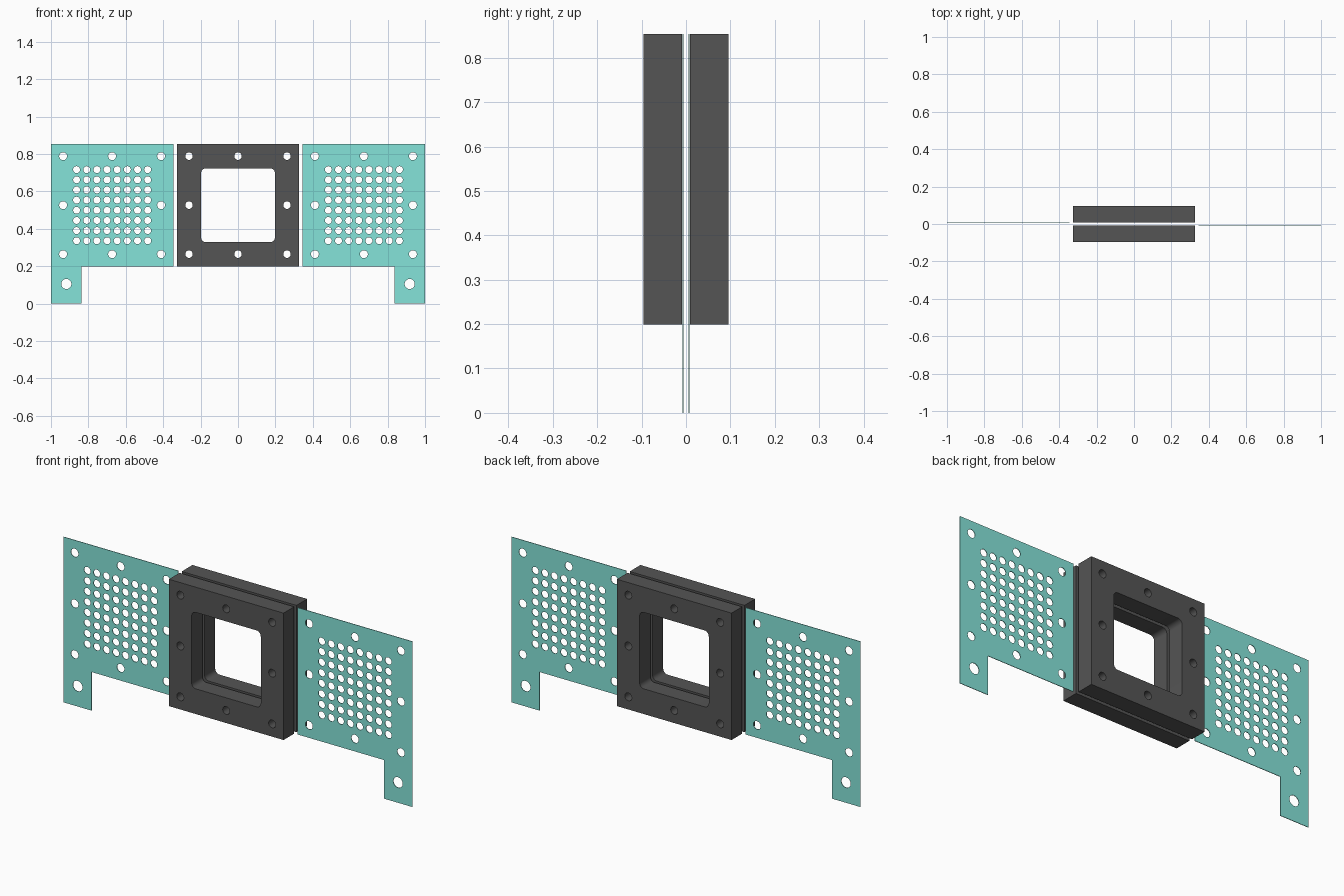
import bpy, bmesh, math

if "Cube" in bpy.data.objects:
    bpy.data.objects.remove(bpy.data.objects["Cube"])

ZC = 0.526       # centre height of the square panels
HALF = 0.327     # half width of the square panels
PX = 0.673       # plate centre offset from the middle
BOLT = 0.262     # bolt hole pitch


def material(name, color):
    m = bpy.data.materials.new(name)
    m.diffuse_color = color
    m.use_nodes = True
    m.node_tree.nodes["Principled BSDF"].inputs["Base Color"].default_value = m.diffuse_color
    return m


def circle(x, z, r, n=32):
    return [(x + r * math.cos(2 * math.pi * i / n),
             z + r * math.sin(2 * math.pi * i / n)) for i in range(n)]


def rounded_square(x, z, h, r, n=8):
    pts = []
    for k, (sx, sz) in enumerate(((1, 1), (-1, 1), (-1, -1), (1, -1))):
        for i in range(n + 1):
            a = math.pi / 2 * (k + i / n)
            pts.append((x + sx * (h - r) + r * math.cos(a),
                        z + sz * (h - r) + r * math.sin(a)))
    return pts


def bolt_holes(x, r):
    return [circle(x + i * BOLT, ZC + j * BOLT, r)
            for i in (-1, 0, 1) for j in (-1, 0, 1) if (i, j) != (0, 0)]


def sheet(name, loops, y, thickness, mat):
    """Filled outline with holes, extruded along y."""
    cu = bpy.data.curves.new(name + "_profile", 'CURVE')
    cu.dimensions = '2D'
    cu.fill_mode = 'BOTH'
    cu.extrude = thickness / 2
    for pts in loops:
        sp = cu.splines.new('POLY')
        sp.points.add(len(pts) - 1)
        for p, (x, z) in zip(sp.points, pts):
            p.co = (x, z, 0, 1)
        sp.use_cyclic_u = True
    tmp = bpy.data.objects.new(name + "_profile", cu)
    bpy.context.collection.objects.link(tmp)
    dg = bpy.context.evaluated_depsgraph_get()
    me = bpy.data.meshes.new_from_object(tmp.evaluated_get(dg))
    bpy.data.objects.remove(tmp)

    bm = bmesh.new()
    bm.from_mesh(me)
    bmesh.ops.remove_doubles(bm, verts=bm.verts, dist=1e-5)
    for v in bm.verts:
        x, z, d = v.co
        v.co = (x, y - d, z)
    bmesh.ops.recalc_face_normals(bm, faces=bm.faces)
    bm.to_mesh(me)
    bm.free()

    me.name = name
    me.materials.clear()
    me.materials.append(mat)
    ob = bpy.data.objects.new(name, me)
    bpy.context.collection.objects.link(ob)
    bpy.ops.object.select_all(action='DESELECT')
    ob.select_set(True)
    bpy.context.view_layer.objects.active = ob
    bpy.ops.object.shade_smooth_by_angle(angle=math.radians(30))
    return ob


teal = material("teal", (0.235, 0.775, 0.70, 1))
dark = material("dark_grey", (0.09, 0.09, 0.09, 1))

# Two thick window frames with a narrow gap between them
frame = [[(-HALF, ZC - HALF), (HALF, ZC - HALF), (HALF, ZC + HALF), (-HALF, ZC + HALF)],
         rounded_square(0, ZC, 0.197, 0.024)] + bolt_holes(0, 0.02)
sheet("front_frame", frame, -0.0525, 0.087, dark)
sheet("back_frame", frame, 0.0525, 0.087, dark)

# Perforated plates with a connection tab at the outer lower corner
for name, s in (("right_plate", 1), ("left_plate", -1)):
    lo, hi, tab = PX - HALF, PX + HALF, 0.838
    base, top = ZC - HALF, ZC + HALF
    loops = [[(s * x, z) for x, z in ((lo, base), (tab, base), (tab, 0),
                                      (hi, 0), (hi, top), (lo, top))]]
    loops += bolt_holes(s * PX, 0.021)
    loops.append(circle(s * 0.918, 0.105, 0.027))
    for i in range(8):
        for j in range(8):
            loops.append(circle(s * PX + (i - 3.5) * 0.0543,
                                ZC + (j - 3.5) * 0.0543, 0.0185, 24))
    sheet(name, loops, -s * 0.0067, 0.003, teal)
